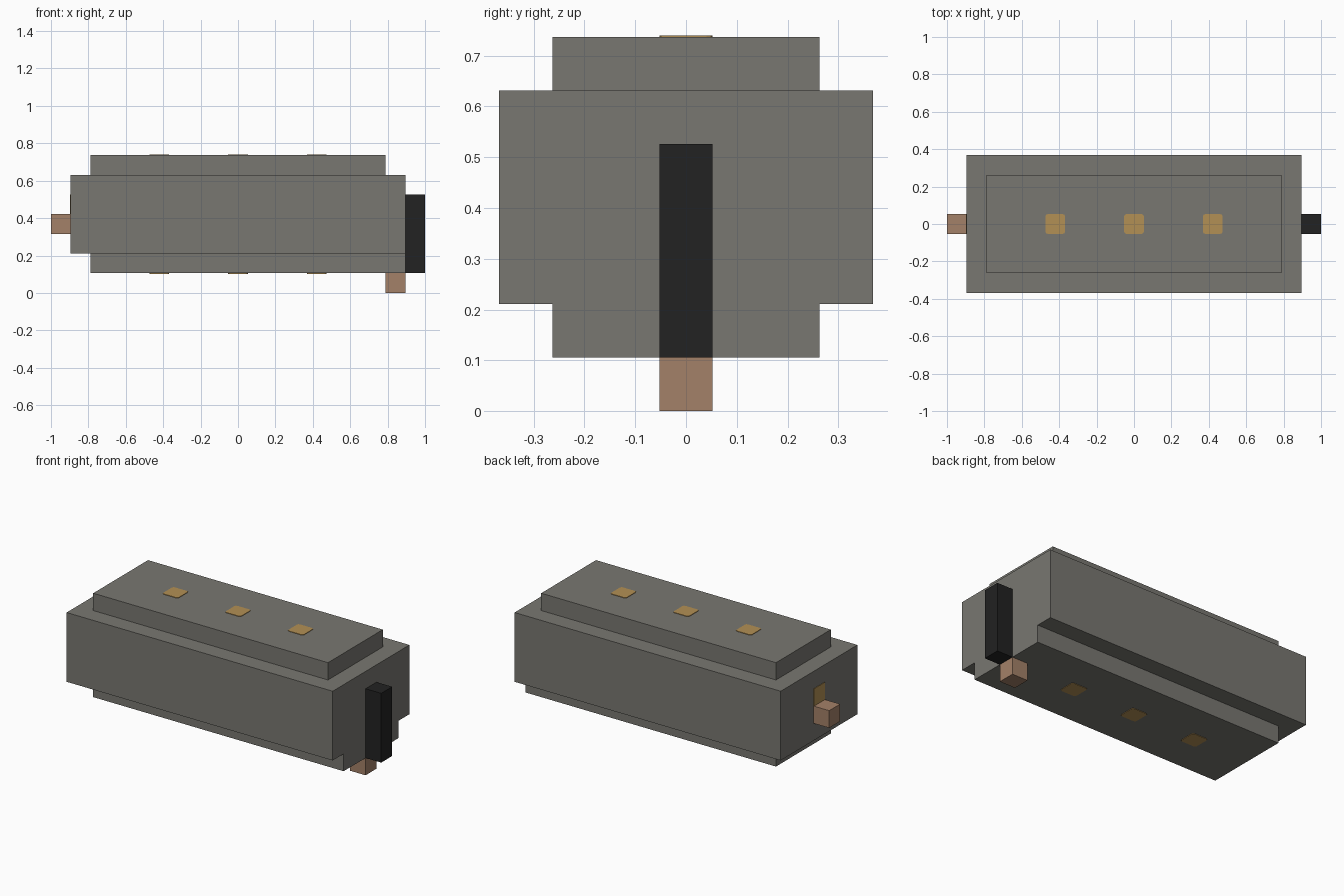
import bpy
import bmesh
from mathutils import Vector

old = bpy.data.objects.get("Cube")
if old:
    bpy.data.objects.remove(old, do_unlink=True)

U = 2 / 19  # building module: every part sits on this grid


def material(name, rgb):
    m = bpy.data.materials.new(name)
    m.use_nodes = True
    m.diffuse_color = (*rgb, 1)
    bsdf = next(n for n in m.node_tree.nodes if n.type == "BSDF_PRINCIPLED")
    bsdf.inputs["Base Color"].default_value = (*rgb, 1)
    bsdf.inputs["Roughness"].default_value = 0.8
    return m


grey = material("warm grey", (0.19, 0.185, 0.165))
black = material("black", (0.016, 0.016, 0.016))
brown = material("copper brown", (0.37, 0.22, 0.14))
amber = material("amber", (0.45, 0.28, 0.09))


def box(name, lo, hi, mat, round_axis=None):
    """Box between two corners, with optional rounding of the edges along one axis."""
    lo, hi = Vector(lo), Vector(hi)
    size, mid = hi - lo, (lo + hi) / 2
    bm = bmesh.new()
    bmesh.ops.create_cube(bm, size=1)
    for v in bm.verts:
        v.co = Vector(a * b for a, b in zip(v.co, size)) + mid
    if round_axis is not None:
        edges = [e for e in bm.edges
                 if abs((e.verts[0].co - e.verts[1].co).normalized()[round_axis]) > 0.9]
        bmesh.ops.bevel(bm, geom=edges, offset=0.012, segments=2,
                        profile=0.5, affect="EDGES")
    mesh = bpy.data.meshes.new(name)
    bm.to_mesh(mesh)
    bm.free()
    mesh.materials.append(mat)
    obj = bpy.data.objects.new(name, mesh)
    bpy.context.collection.objects.link(obj)
    return obj


# Stepped casing: wide body, raised deck, and keel flush with the left end
end, side, inset, half = 8.5 * U, 3.5 * U, 7.5 * U, U / 2
box("body", (-end, -side, 2 * U), (end, side, 6 * U), grey)
box("top_deck", (-inset, -2.5 * U, 6 * U), (inset, 2.5 * U, 7 * U), grey)
box("keel", (-inset, -2.5 * U, U), (end, 2.5 * U, 2 * U), grey)

# End fittings
box("end_bar", (end, -half, U), (9.5 * U, half, 5 * U), black)
box("foot_peg", (inset, -half, 0), (end, half, U), brown)
box("end_peg", (-9.5 * U, -half, 3 * U), (-end, half, 4 * U), brown)

# Thin amber lamps on the deck, below the keel, and above the end peg
t = 0.003
for label, x in (("right", -4 * U), ("middle", 0), ("left", 4 * U)):
    for place, z in (("top", 7 * U), ("bottom", U)):
        box(f"{place}_lamp_{label}", (x - half, -half, z - t),
            (x + half, half, z + t), amber, round_axis=2)
box("end_lamp", (-end - t, -half, 4 * U), (-end + t, half, 5 * U), amber)
